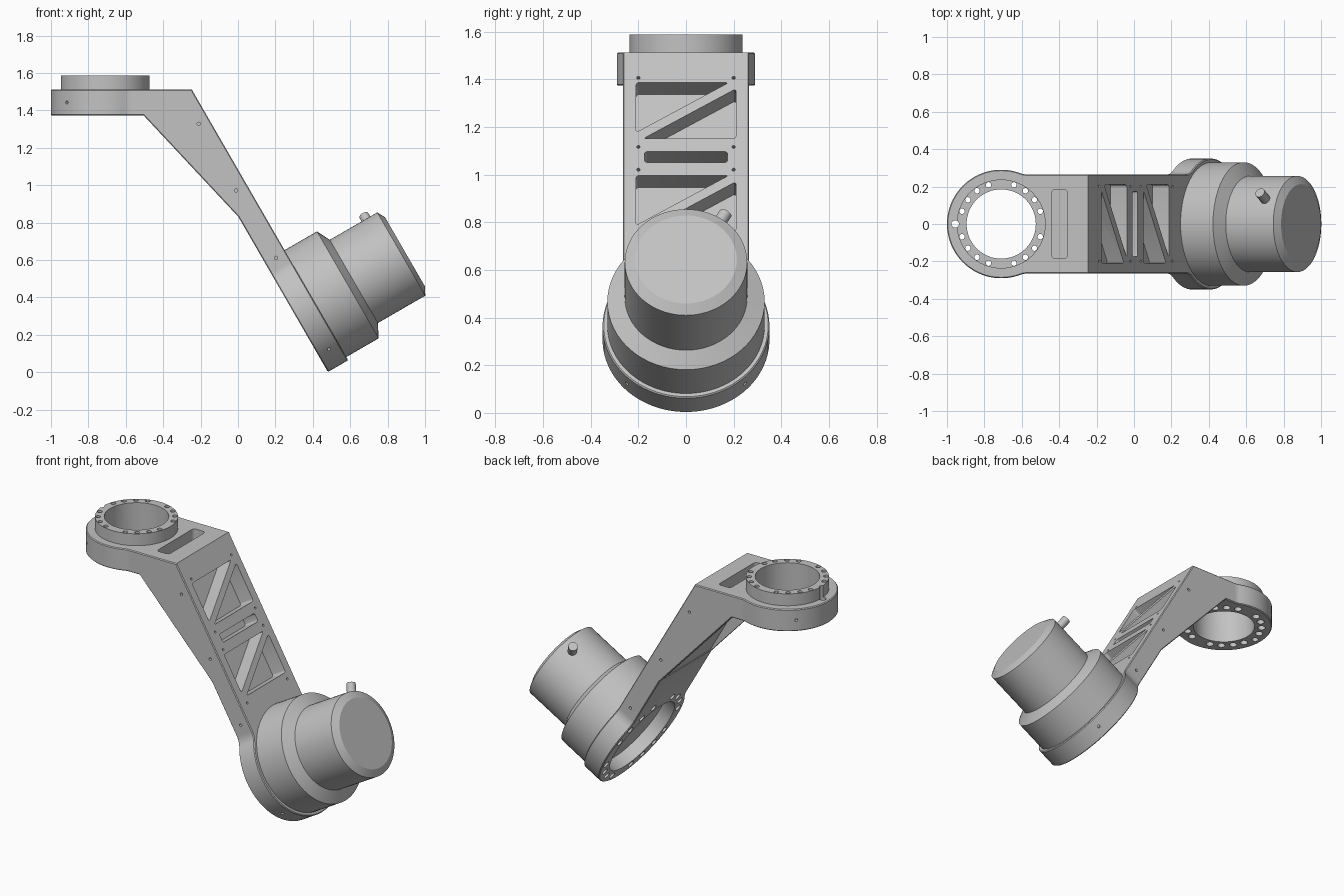
import bpy, bmesh, math
from mathutils import Matrix, Vector

if "Cube" in bpy.data.objects:
    bpy.data.objects.remove(bpy.data.objects["Cube"])

metal = bpy.data.materials.new("grey_metal")
metal.use_nodes = True
GREY = (0.54, 0.54, 0.54, 1)
metal.diffuse_color = GREY
metal.node_tree.nodes["Principled BSDF"].inputs["Base Color"].default_value = GREY


def frame(a, b, c, origin=(0, 0, 0)):
    m = Matrix((a, b, c)).transposed().to_4x4()
    m.translation = origin
    return m


# Working frames: the world, the side profile, and the sloping arm (u up the arm, v across, w outward)
S, K = math.sin(math.pi / 3), 0.5
HIP = Vector((0.414, 0, 0.367))
WORLD = Matrix.Identity(4)
SIDE = frame((1, 0, 0), (0, 0, 1), (0, 1, 0))
ARM = frame((-K, 0, S), (0, 1, 0), (S, 0, K), HIP)
HEAD = Matrix.Translation((-0.71, 0, 0))


def make(name, bm):
    bmesh.ops.remove_doubles(bm, verts=bm.verts, dist=1e-5)
    bmesh.ops.recalc_face_normals(bm, faces=bm.faces)
    me = bpy.data.meshes.new(name)
    bm.to_mesh(me)
    bm.free()
    me.materials.append(metal)
    ob = bpy.data.objects.new(name, me)
    bpy.context.collection.objects.link(ob)
    return ob


def prism(bm, pts, lo, hi, m, rounding=0, chamfer=0, joints=()):
    """Extrude an outline in frame m; chamfer its rims except at the joint edges."""
    new = bmesh.new()
    base = new.faces.new([new.verts.new((x, y, lo)) for x, y in pts])
    ext = bmesh.ops.extrude_face_region(new, geom=[base])["geom"]
    bmesh.ops.translate(new, vec=(0, 0, hi - lo), verts=[g for g in ext if isinstance(g, bmesh.types.BMVert)])
    posts = [e for e in new.edges if abs(e.verts[0].co.z - e.verts[1].co.z) > 1e-4]
    bmesh.ops.recalc_face_normals(new, faces=new.faces)
    if rounding:
        bmesh.ops.bevel(new, geom=posts, offset=rounding, segments=4, profile=0.5, affect='EDGES')
    if chamfer:
        mids = [(Vector(pts[i]) + Vector(pts[(i + 1) % len(pts)])) / 2 for i in joints]
        rims = [e for e in new.edges if e not in posts and all(
            ((e.verts[0].co + e.verts[1].co).xy / 2 - mid).length > 1e-4 for mid in mids)]
        bmesh.ops.bevel(new, geom=rims, offset=chamfer, segments=1, profile=0.5, affect='EDGES')
    new.transform(m)
    bmesh.ops.recalc_face_normals(new, faces=new.faces)
    tmp = bpy.data.meshes.new("tmp")
    new.to_mesh(tmp)
    new.free()
    bm.from_mesh(tmp)
    bpy.data.meshes.remove(tmp)


def disc(bm, x, y, r, lo, hi, m, n=16):
    pts = [(x + r * math.cos(2 * math.pi * i / n), y + r * math.sin(2 * math.pi * i / n)) for i in range(n)]
    prism(bm, pts, lo, hi, m)


def rod(bm, start, end, r, n=12):
    start, end = Vector(start), Vector(end)
    m = (end - start).to_track_quat('Z', 'Y').to_matrix().to_4x4()
    m.translation = start
    disc(bm, 0, 0, r, 0, (end - start).length, m, n)


def bolt_circle(bm, radius, r, lo, hi, m):
    """Four holes in each quadrant, leaving the axes free."""
    for i in range(20):
        if i % 5:
            a = i * math.pi / 10
            disc(bm, radius * math.cos(a), radius * math.sin(a), r, lo, hi, m)


def keyhole(r, half, fillet, end):
    """Round plate outline flowing into a straight strip; its last edge is the joint."""
    cu = math.sqrt((r + fillet) ** 2 - (half + fillet) ** 2)
    a0 = math.atan2(half + fillet, cu)
    side = [(end, half)]
    for i in range(9):
        a = -math.pi / 2 + (a0 - math.pi / 2) * i / 8
        side.append((cu + fillet * math.cos(a), half + fillet + fillet * math.sin(a)))
    for i in range(1, 33):
        a = a0 + (math.pi - a0) * i / 32
        side.append((r * math.cos(a), r * math.sin(a)))
    return side + [(x, -y) for x, y in reversed(side[:-1])]


def cut(targets, bm):
    cutter = make("cutter", bm)
    cutter.hide_render = True
    for ob in targets:
        mod = ob.modifiers.new("cut", 'BOOLEAN')
        mod.operation, mod.solver, mod.object = 'DIFFERENCE', 'EXACT', cutter
        bpy.context.view_layer.objects.active = ob
        bpy.ops.object.modifier_apply(modifier=mod.name)
    bpy.data.objects.remove(cutter)


def arm_point(u, w):
    p = ARM @ Vector((u, 0, w))
    return p.x, p.z


TOP, UNDER, HALF, THICK, EDGE = 1.512, 1.373, 0.265, 0.125, 0.005

# Upper plate, raised collar and bent arm
bm = bmesh.new()
prism(bm, keyhole(0.29, HALF, 0.1, 0.19), UNDER, TOP, HEAD, chamfer=EDGE, joints=[-1])
upper_plate = make("upper_plate", bm)
bm = bmesh.new()
disc(bm, 0, 0, 0.238, TOP, 1.587, HEAD, 64)
collar = make("collar", bm)
bm = bmesh.new()
prism(bm, [(-0.52, TOP), arm_point((TOP - HIP.z) / S, 0), arm_point(0.36, 0), arm_point(0.36, -THICK),
           arm_point(0.607, -THICK), (-0.505, UNDER), (-0.52, UNDER)], -HALF, HALF, SIDE,
      chamfer=EDGE, joints=[2, -1])
arm = make("arm", bm)

# Hollow under the bend, leaving a gusset on each side
bm = bmesh.new()
prism(bm, [arm_point(0.62, -0.122), arm_point(1.235, -0.122), (-0.495, 1.376), (-0.45, 0.95)],
      -0.24, 0.24, SIDE)
cut([arm], bm)

# Bore, bolt holes and locating hole
bm = bmesh.new()
disc(bm, 0, 0, 0.185, 1.2, 1.7, HEAD, 64)
bolt_circle(bm, 0.22, 0.0145, 1.2, 1.7, HEAD)
disc(bm, -0.246, 0, 0.02, 1.2, 1.7, HEAD)
cut([upper_plate, collar, arm], bm)
bm = bmesh.new()
bolt_circle(bm, 0.228, 0.023, 1.2, 1.475, HEAD)
for s in (-1, 1):
    rod(bm, (-0.9, s * 0.19, 1.442), (-0.95, s * 0.24, 1.442), 0.009)
cut([upper_plate, arm], bm)

# Weight-saving pockets, leaving a diagonal rib in each bay
bm = bmesh.new()
for low in (0.455, 0.905):
    high = low + 0.272
    prism(bm, [(high, -0.21), (high, 0.18), (low + 0.03, -0.21)], -0.1, 0.05, ARM, 0.015)
    prism(bm, [(low, 0.21), (low, -0.18), (high - 0.03, 0.21)], -0.1, 0.05, ARM, 0.015)
prism(bm, [(0.79, -0.175), (0.842, -0.175), (0.842, 0.175), (0.79, 0.175)], -0.1, 0.05, ARM, 0.012)
prism(bm, [(-0.44, -0.185), (-0.355, -0.185), (-0.355, 0.185), (-0.44, 0.185)], 1.412, 1.6, WORLD, 0.02)
for s in (-1, 1):
    for u in (0.417, 0.755, 0.865, 1.2):
        disc(bm, u, s * 0.2, 0.007, -0.03, 0.05, ARM, 12)
    for x, z in ((-0.21, 1.328), (-0.01, 0.972)):
        rod(bm, (x, s * 0.245, z), (x, s * 0.3, z), 0.009)
cut([arm], bm)

# Lower plate with motor seat and bolt holes
bm = bmesh.new()
prism(bm, keyhole(0.35, HALF, 0.1, 0.36), -THICK, 0, ARM, chamfer=EDGE, joints=[-1])
lower_plate = make("lower_plate", bm)
bm = bmesh.new()
disc(bm, 0, 0, 0.265, -0.2, 0.1, ARM, 64)
bolt_circle(bm, 0.305, 0.022, -0.2, -0.05, ARM)
for s in (-1, 1):
    rod(bm, ARM @ Vector((-0.235, s * 0.235, -0.06)), ARM @ Vector((-0.28, s * 0.28, -0.06)), 0.009)
    rod(bm, ARM @ Vector((0.317, s * 0.245, -0.06)), ARM @ Vector((0.317, s * 0.3, -0.06)), 0.009)
cut([lower_plate], bm)

# Motor housing, turned from a profile
bm = bmesh.new()
profile = [(0, -0.045), (0.27, -0.045), (0.27, -0.01), (0.33, -0.01), (0.33, 0.2),
           (0.257, 0.237), (0.257, 0.53), (0.213, 0.553), (0, 0.553)]
verts = [bm.verts.new((r, 0, w)) for r, w in profile]
edges = [bm.edges.new(pair) for pair in zip(verts, verts[1:])]
bmesh.ops.spin(bm, geom=verts + edges, cent=(0, 0, 0), axis=(0, 0, 1), angle=2 * math.pi, steps=64)
bm.transform(ARM)
motor = make("motor_housing", bm)

# Cable stub on the motor side
bm = bmesh.new()
a = math.radians(31)
rod(bm, *[ARM @ Vector((r * math.cos(a), r * math.sin(a), 0.46)) for r in (0.24, 0.325)], 0.027, 24)
stub = make("cable_stub", bm)

# Smooth round surfaces, keep machined edges sharp
bpy.ops.object.select_all(action='DESELECT')
for ob in (upper_plate, collar, arm, lower_plate, motor, stub):
    ob.select_set(True)
bpy.context.view_layer.objects.active = motor
bpy.ops.object.shade_smooth_by_angle(angle=math.radians(25))
